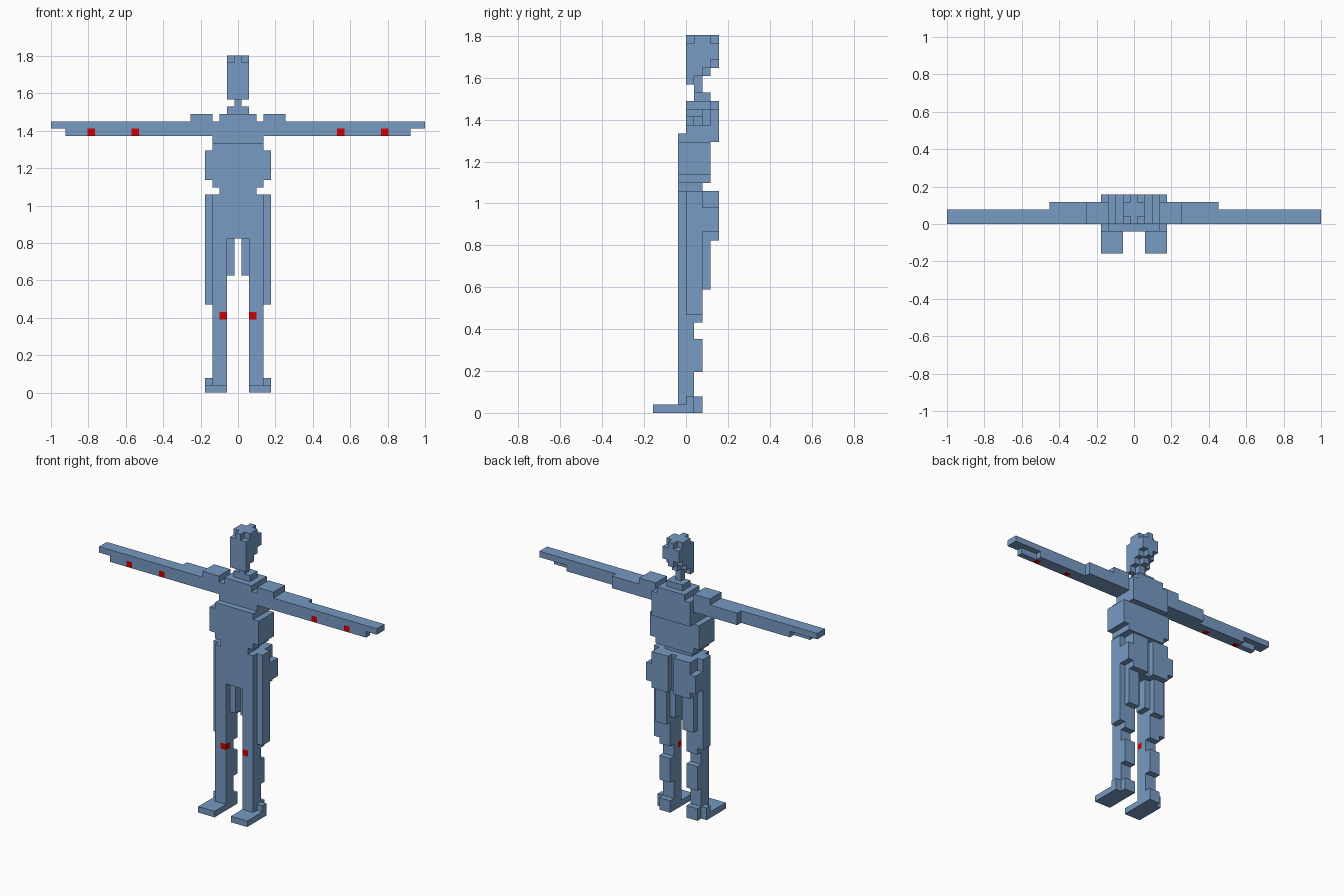
import bpy, bmesh
from mathutils import Vector

cube = bpy.data.objects.get("Cube")
if cube:
    bpy.data.objects.remove(cube, do_unlink=True)

V = 2 / 51  # size of one block


def material(name, rgb):
    m = bpy.data.materials.new(name)
    m.use_nodes = True
    m.diffuse_color = (*rgb, 1)
    bsdf = m.node_tree.nodes["Principled BSDF"]
    bsdf.inputs["Base Color"].default_value = (*rgb, 1)
    bsdf.inputs["Roughness"].default_value = 0.8
    return m


MATS = [material("steel_blue", (0.188, 0.328, 0.546)), material("red", (0.62, 0.0, 0.0))]
cells = {}  # (x, y, z) block -> (part name, material index)


def fill(part, x, y, z, mat=0):
    """Fill a box of blocks; x is an inclusive block range, y and z are edges."""
    for i in range(x[0], x[1] + 1):
        for j in range(*y):
            for k in range(*z):
                cells[i, j, k] = (part, mat)


def pair(part, x, y, z, mat=0):
    """The same box on both sides of the body."""
    fill("left_" + part, x, y, z, mat)
    fill("right_" + part, (-x[1], -x[0]), y, z, mat)


# head, tapering down behind the jaw, with cut top corners
fill("head", (-1, 1), (0, 4), (43, 46))
for i in (-1, 1):
    for j in (0, 3):
        del cells[i, j, 45]
fill("head", (-1, 1), (0, 3), (42, 43))
fill("head", (0, 0), (3, 4), (42, 43))
fill("head", (-1, 1), (0, 2), (41, 42))
fill("head", (0, 0), (2, 3), (41, 42))
fill("head", (-1, 1), (0, 1), (40, 41))

# neck
fill("neck", (0, 0), (1, 2), (39, 41))
fill("neck", (-1, 1), (1, 3), (38, 39))
fill("neck", (-2, 2), (1, 4), (37, 38))
fill("neck", (-2, 2), (0, 1), (37, 38))

# torso
fill("chest", (-3, 3), (0, 4), (33, 37))
fill("chest", (-3, 3), (-1, 0), (33, 34))
fill("belly", (-4, 4), (-1, 3), (29, 33))
fill("belly", (-3, 3), (-1, 3), (28, 29))
fill("waist", (-2, 2), (-1, 2), (27, 28))

# pelvis with two separate seat halves
fill("pelvis", (-3, 3), (-1, 2), (21, 27))
fill("pelvis", (0, 0), (2, 3), (21, 27))
pair("seat", (1, 3), (2, 4), (21, 27))
pair("seat", (4, 4), (2, 4), (22, 25))

# arms with hands and shoulders
pair("arm", (4, 25), (0, 2), (36, 37))
pair("arm", (4, 23), (0, 1), (35, 36))
pair("arm", (4, 20), (1, 2), (35, 36))
pair("arm", (4, 11), (2, 3), (35, 37))
pair("shoulder", (4, 6), (0, 3), (37, 38))

# legs
pair("leg", (2, 3), (-1, 1), (0, 21))
pair("leg", (2, 3), (1, 2), (11, 21))
pair("leg", (2, 3), (2, 3), (15, 21))
pair("leg", (1, 1), (0, 2), (16, 21))
pair("leg", (2, 3), (1, 2), (5, 9))
pair("outer_thigh", (4, 4), (0, 2), (12, 27))

# feet
pair("foot", (2, 4), (-4, 1), (0, 1))
pair("foot", (4, 4), (0, 1), (1, 2))
pair("foot", (2, 3), (1, 2), (0, 2))

# red joint marks on forearms and knees
for x in (14, 20):
    pair("arm", (x, x), (0, 1), (35, 36), 1)
pair("leg", (2, 2), (-1, 0), (10, 11), 1)


def build(part):
    """Skin the exposed sides of one part's blocks and merge flat areas."""
    bm = bmesh.new()
    for cell, (name, mat) in cells.items():
        if name != part:
            continue
        centre = Vector((cell[0], cell[1] + 0.5, cell[2] + 0.5))
        for axis in range(3):
            for sign in (-1, 1):
                beside = list(cell)
                beside[axis] += sign
                if tuple(beside) in cells:
                    continue
                n, a, b = Vector(), Vector(), Vector()
                n[axis] = sign / 2
                a[(axis + 1) % 3] = 0.5
                b[(axis + 2) % 3] = sign / 2
                ring = (-a - b, a - b, a + b, b - a)
                face = bm.faces.new([bm.verts.new((centre + n + c) * V) for c in ring])
                face.material_index = mat
    bmesh.ops.remove_doubles(bm, verts=bm.verts, dist=V / 100)
    bmesh.ops.dissolve_limit(bm, angle_limit=0.01, verts=bm.verts, edges=bm.edges,
                             delimit={'MATERIAL'})
    mesh = bpy.data.meshes.new(part)
    bm.to_mesh(mesh)
    bm.free()
    for m in MATS:
        mesh.materials.append(m)
    bpy.context.collection.objects.link(bpy.data.objects.new(part, mesh))


for part in sorted({name for name, _ in cells.values()}):
    build(part)
